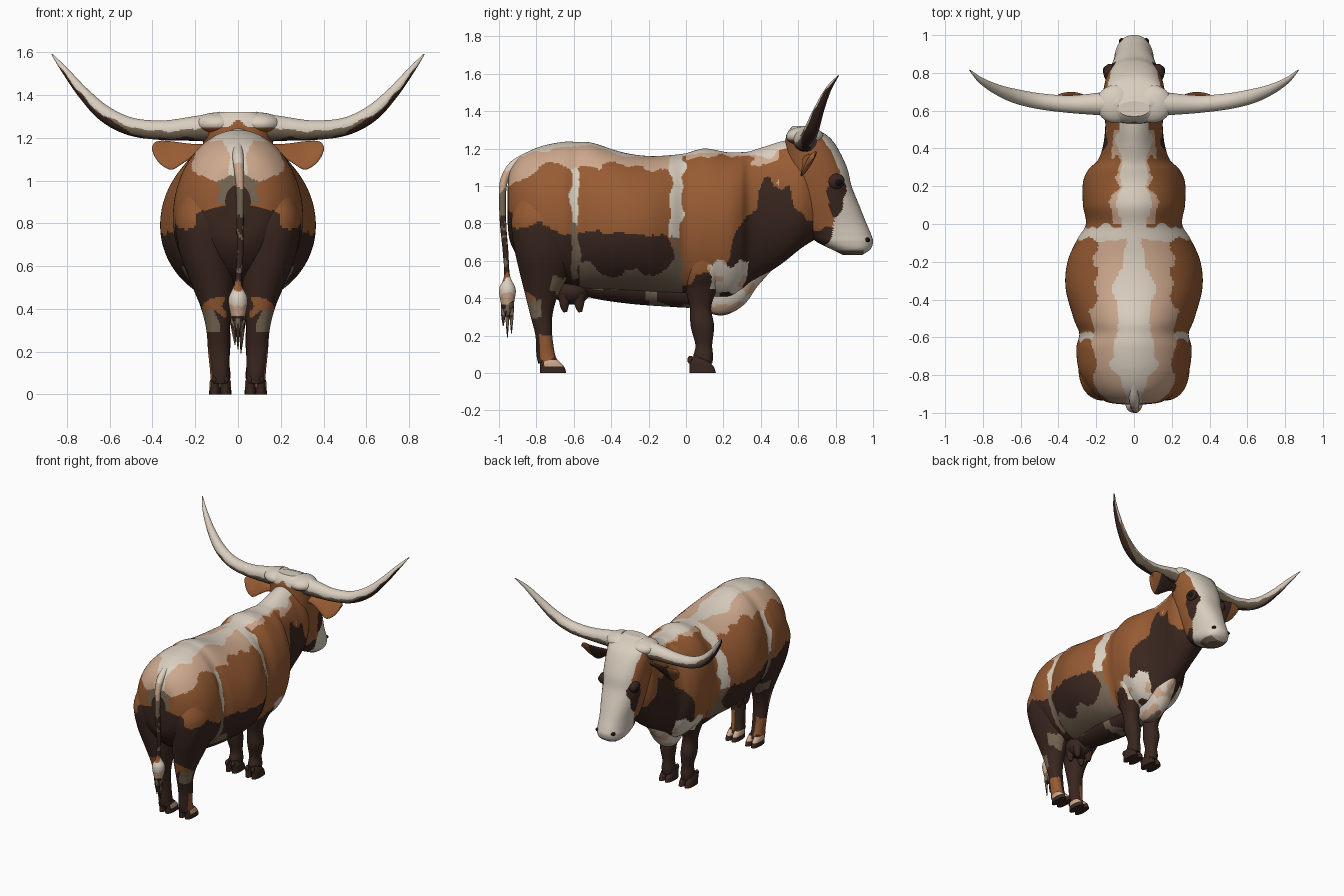
import bpy
import bmesh
import math
from mathutils import Vector, noise

default_cube = bpy.data.objects.get("Cube")
if default_cube:
    bpy.data.objects.remove(default_cube, do_unlink=True)

# Colours
CREAM, TAN, CHESTNUT, DARK, TAUPE, BLACK = range(6)
COLOURS = [
    ("cream hair", (.70, .62, .52)),
    ("pale tan hair", (.62, .40, .27)),
    ("chestnut hair", (.31, .105, .033)),
    ("dark brown hair", (.042, .02, .014)),
    ("taupe hair", (.19, .14, .09)),
    ("black", (.008, .006, .005)),
]
MATERIALS = []
for label, rgb in COLOURS:
    material = bpy.data.materials.new(label)
    material.use_nodes = True
    material.diffuse_color = (*rgb, 1)
    shader = material.node_tree.nodes["Principled BSDF"]
    shader.inputs["Base Color"].default_value = (*rgb, 1)
    shader.inputs["Roughness"].default_value = .8
    MATERIALS.append(material)


def spline(rows, steps):
    """Smoothly resample rows of numbers."""
    samples = []
    for i in range(len(rows) - 1):
        a, b, c, d = (rows[max(0, min(len(rows) - 1, i + k))] for k in (-1, 0, 1, 2))
        for s in range(steps):
            t = s / steps
            samples.append([q + .5 * t * (r - p + t * (2 * p - 5 * q + 4 * r - o + t * (3 * (q - r) + o - p)))
                            for p, q, r, o in zip(a, b, c, d)])
    return samples + [list(rows[-1])]


def finish(name, bm, rule, mirror):
    """Paint each face by the rule and make the object."""
    bmesh.ops.recalc_face_normals(bm, faces=bm.faces)
    bm.normal_update()
    for face in bm.faces:
        face.smooth = len(face.verts) < 5
        centre = face.calc_center_median()
        face.material_index = rule(centre, face.normal) if callable(rule) else rule
    mesh = bpy.data.meshes.new(name)
    bm.to_mesh(mesh)
    bm.free()
    for material in MATERIALS:
        mesh.materials.append(material)
    obj = bpy.data.objects.new(name, mesh)
    bpy.context.collection.objects.link(obj)
    if mirror:
        obj.modifiers.new("mirror", "MIRROR").use_mirror_merge = False


def loft(name, rows, ring, rule, steps=8, sides=32, mirror=False):
    """Skin rings placed along a smooth table of sections."""
    bm = bmesh.new()
    samples = spline(rows, steps)
    rings = []
    for i, row in enumerate(samples):
        ahead, behind = samples[min(i + 1, len(samples) - 1)], samples[max(i - 1, 0)]
        tangent = Vector(ahead[:3]) - Vector(behind[:3])
        rings.append([bm.verts.new(ring(row, tangent, math.tau * k / sides)) for k in range(sides)])
    for a, b in zip(rings, rings[1:]):
        for k in range(sides):
            n = (k + 1) % sides
            bm.faces.new((a[k], a[n], b[n], b[k]))
    bm.faces.new(rings[0])
    bm.faces.new(rings[-1])
    finish(name, bm, rule, mirror)


def barrel(row, tangent, angle):
    y, top, bottom, width, middle = row
    s = math.sin(angle)
    return width * math.cos(angle), y, middle + s * (top - middle if s > 0 else middle - bottom)


def slab(row, tangent, angle):
    z, back, front, inner, outer = row
    c, s = math.cos(angle), math.sin(angle)
    c, s = (math.copysign(abs(v) ** .88, v) for v in (c, s))
    return (inner + outer + c * (outer - inner)) / 2, (back + front + s * (front - back)) / 2, z


def tube(row, tangent, angle):
    u = tangent.cross(Vector((0, 1, 0))).normalized()
    v = tangent.cross(u).normalized()
    return Vector(row[:3]) + (u * math.cos(angle) + v * math.sin(angle)) * row[3]


def leaf(row, tangent, angle):
    x, y, z, height = row
    return x, y + .016 * math.sin(angle) + .6 * height * math.cos(angle), z + height * math.cos(angle)


def blob(name, place, size, rule, mirror=True):
    bm = bmesh.new()
    bmesh.ops.create_uvsphere(bm, u_segments=32, v_segments=20, radius=1)
    for v in bm.verts:
        v.co = Vector(place) + v.co * Vector(size)
    finish(name, bm, rule, mirror)


def wobble(c, amount=.06, scale=9):
    return amount * noise.noise(Vector((abs(c.x), c.y, c.z)) * scale)


def level(points, y):
    for (a, p), (b, q) in zip(points, points[1:]):
        if y <= b:
            return p + (q - p) * max(0, y - a) / (b - a)
    return points[-1][1]


# Coat pattern rules
SHADE_LINE = [(-.96, .8), (-.8, .8), (-.64, .72), (-.56, .78), (-.1, .74), (-.02, .5),
              (.2, .52), (.28, .8), (.37, .9), (.42, 1.03), (.55, 1.02), (.59, .88), (.72, .79)]
SPINE = [(-.9, .05), (-.75, .11), (-.5, .08), (-.35, .1), (-.2, .075), (-.1, .045), (.1, .085), (.6, .08)]
BELLY_LINE = [(-.57, .57), (-.45, .53), (-.3, .51), (-.15, .54), (-.03, .62)]


def coat(c, n):
    w = wobble(c) + wobble(c, .015, 25)
    x, z = abs(c.x), c.z + w
    y = c.y + wobble(c, .05, 9)
    if c.y < -.9 and x < .09 + w and .9 < z < 1.01:
        return TAUPE
    if z > 1 and n.z > .1 and x < level(SPINE, c.y) + w * .6:
        return CREAM
    if abs(y + .05) < (.036 if z > .72 else .017) and z > .5:
        return CREAM if z > .74 else TAUPE
    if c.y < -.02 and z > 1.11 + .5 * min(0, c.y + .75):
        return TAN
    if 0 < c.y < .5 and n.z > .1 and x < .105 + w:
        return TAN
    if abs(c.y + .595 + w * .4) < .019 and z > .5:
        return CREAM if z > .8 else TAUPE
    if .11 < y < .31 and .42 < z + wobble(c, .08, 16) < .58:
        return TAN if wobble(c, 1, 14) > .2 else CREAM
    if -.57 < c.y < -.02 and z < level(BELLY_LINE, c.y):
        return TAUPE
    rise = max(0, .2 - x) * .6 if c.y < -.85 else 0
    return DARK if z < level(SHADE_LINE, c.y) + rise else CHESTNUT


def hind_coat(c, n):
    w = wobble(c, .04, 14)
    if n.y < -.2 and .07 < c.x + w < .15 and .37 < c.z + w < .46:
        return CHESTNUT
    if n.y < 0 and c.x + w > .09 and .3 < c.z + w < .37:
        return TAUPE
    if n.y > .2 and n.x > 0 and .42 < c.z + w < .51:
        return TAUPE
    if .07 < c.z + w < .2 and n.x > 0 and n.y > -.5:
        return CHESTNUT
    return coat(c, n) if c.z > .58 else DARK


def face_coat(c, n):
    w = wobble(c, .04, 12)
    y, z = c.y + w, c.z + w
    blaze = level([(.6, .72), (.75, .77), (.85, .825), (1.08, .84), (1.26, .7), (1.3, .5)], c.z)
    if c.z < .655 and c.y < .95:
        return TAUPE
    if ((y - .81) / .052) ** 2 + ((z - .96) / .11) ** 2 < 1 and abs(c.x) > .08:
        return DARK
    if y > blaze or z > 1.27:
        return CREAM
    return DARK if z < .77 else CHESTNUT


def horn_coat(c, n):
    w = wobble(c, .35, 14)
    if n.z < -.85 + w or (n.x > .3 and n.z < -.1 + w and c.x > .42):
        return DARK
    return TAUPE if n.z < -.02 + w and c.x < .75 else CREAM


def tail_coat(c, n):
    z = c.z + wobble(c, .04, 20)
    for limit, colour in ((1.08, CREAM), (.98, TAN), (.84, TAUPE), (.53, DARK), (.5, CHESTNUT), (.42, CREAM),
                          (.38, TAN)):
        if z > limit:
            return TAUPE if colour == DARK and wobble(c, 1, 30) > .25 else colour
    return TAUPE if wobble(c, 1, 30) > -.15 else DARK


# Body with neck: y, top, bottom, half width, widest height
loft("body", [
    (-.955, .98, .82, .06, .9), (-.94, 1.08, .7, .15, .9), (-.88, 1.16, .6, .23, .88),
    (-.78, 1.21, .52, .29, .85), (-.66, 1.235, .47, .305, .82), (-.58, 1.235, .45, .29, .8),
    (-.5, 1.23, .44, .32, .79), (-.34, 1.18, .43, .362, .79), (-.2, 1.16, .42, .352, .79),
    (-.08, 1.165, .41, .3, .8), (0, 1.175, .4, .255, .8), (.1, 1.2, .4, .27, .82),
    (.22, 1.18, .39, .27, .82), (.29, 1.18, .42, .24, .84), (.34, 1.185, .45, .19, .86),
    (.42, 1.21, .52, .163, .88), (.52, 1.24, .59, .152, .92), (.62, 1.25, .67, .155, .95),
    (.7, 1.2, .72, .11, .95)], barrel, coat, steps=14, sides=192)
loft("belly_fold", [
    (-.66, .52, .45, .04, .5), (-.5, .52, .4, .09, .48), (-.3, .52, .37, .11, .46),
    (-.1, .5, .355, .1, .44), (.04, .5, .35, .09, .44), (.14, .5, .38, .05, .45)], barrel,
     lambda c, n: TAUPE if wobble(c, 1, 9) > .12 else DARK, steps=10, sides=48)
loft("brisket", [
    (.06, .5, .4, .03, .45), (.12, .55, .325, .065, .45), (.21, .58, .31, .085, .46),
    (.31, .6, .365, .085, .5), (.38, .62, .46, .065, .55), (.45, .62, .54, .03, .58)], barrel,
     lambda c, n: TAUPE if n.z < -.8 else TAN if wobble(c, 1, 14) > .15 else CREAM, steps=9, sides=48)

# Head: z, back, front, sides
loft("head", [
    (1.32, .57, .65, -.08, .08), (1.28, .54, .74, -.16, .16), (1.22, .53, .8, -.165, .165),
    (1.1, .53, .86, -.16, .16), (1, .55, .885, -.15, .15), (.9, .57, .925, -.135, .135),
    (.8, .61, .965, -.115, .115), (.74, .66, .99, -.108, .108), (.7, .7, 1, -.105, .105),
    (.66, .78, .985, -.09, .09), (.63, .84, .94, -.05, .05)], slab, face_coat, steps=14, sides=120)
blob("poll_lump", (.1, .635, 1.265), (.1, .1, .053),
     lambda c, n: CHESTNUT if n.y < -.3 and c.z < 1.25 and c.x > .07 else CREAM)
blob("eyelid", (.128, .8, 1.025), (.033, .048, .042), DARK)
blob("eye", (.145, .812, 1.02), (.02, .026, .022), BLACK)
blob("nostril", (.064, .968, .712), (.016, .016, .013), BLACK)

# Horns and ears
loft("horn", [
    (.08, .64, 1.25, .072), (.2, .635, 1.243, .058), (.35, .635, 1.235, .046), (.5, .65, 1.252, .042),
    (.62, .675, 1.31, .038), (.72, .71, 1.405, .028), (.81, .76, 1.515, .016),
    (.87, .815, 1.59, .003)], tube, horn_coat, steps=16, sides=64, mirror=True)
loft("ear", [
    (.13, .64, 1.15, .02), (.19, .645, 1.145, .025), (.25, .65, 1.13, .045), (.31, .655, 1.117, .066),
    (.36, .66, 1.13, .056), (.39, .665, 1.145, .033), (.402, .67, 1.15, .006)], leaf,
     lambda c, n: DARK if n.y > .5 and c.x < .33 else CHESTNUT, mirror=True)

# Legs: z, back, front, inner, outer
loft("hind_leg", [
    (1, -.88, -.62, .08, .23), (.9, -.915, -.58, .04, .275), (.8, -.935, -.56, .02, .295),
    (.65, -.915, -.58, .02, .27), (.5, -.88, -.64, .02, .212), (.4, -.855, -.69, .03, .172),
    (.3, -.83, -.715, .04, .148), (.2, -.805, -.715, .04, .14), (.1, -.8, -.7, .04, .13),
    (.05, -.79, -.68, .035, .13)], slab, hind_coat, steps=12, sides=80, mirror=True)
loft("front_leg", [
    (.75, .02, .23, .1, .25), (.55, 0, .2, .05, .22), (.45, 0, .165, .04, .17),
    (.35, .02, .135, .04, .14), (.25, .025, .15, .035, .14), (.15, .05, .14, .04, .12),
    (.09, .04, .145, .035, .125), (.05, .05, .14, .04, .12)], slab,
     lambda c, n: coat(c, n) if c.z > .45 else DARK, steps=12, sides=72, mirror=True)
for foot, heel in (("hind", -.78), ("front", .02)):
    for toe, x in (("inner", .058), ("outer", .108)):
        loft(f"{foot}_{toe}_hoof", [
            (0, heel, heel + .14, x - .027, x + .027), (.03, heel, heel + .13, x - .026, x + .026),
            (.06, heel, heel + .105, x - .024, x + .024), (.09, heel + .02, heel + .07, x - .01, x + .01)],
            slab, lambda c, n: TAN if c.y < -.5 and n.y > -.3 and .035 < c.z < .07 else DARK,
            sides=20, mirror=True)
        blob(f"{foot}_{toe}_dewclaw", (x, heel + .005, .07), (.014, .018, .022), DARK)

# Udder
blob("udder", (0, -.61, .44), (.1, .1, .075), DARK, mirror=False)
for label, y in (("rear_teat", -.65), ("fore_teat", -.57)):
    loft(label, [(.05, y, .42, .035), (.05, y, .36, .024), (.05, y + .005, .325, .01)],
         tube, DARK, sides=14, mirror=True)

# Tail with a tuft and loose strands
loft("tail", [
    (0, -.84, 1.16, .024), (0, -.92, 1.11, .026), (.005, -.968, 1.04, .022), (.01, -.981, .96, .019),
    (.01, -.978, .8, .017), (.01, -.965, .65, .015), (0, -.957, .52, .016), (0, -.955, .45, .044),
    (0, -.955, .38, .036), (0, -.955, .3, .012)], tube, tail_coat, steps=12, sides=24)
for i in range(4):
    x, y = .022 * math.cos(i * math.tau / 4), .022 * math.sin(i * math.tau / 4) - .955
    loft(f"tail_strand_{i + 1}", [(x, y, .39, .014), (x * .9, y, .31, .012), (x * .6, y, .19 + .02 * i, .002)],
         tube, tail_coat, sides=10)
